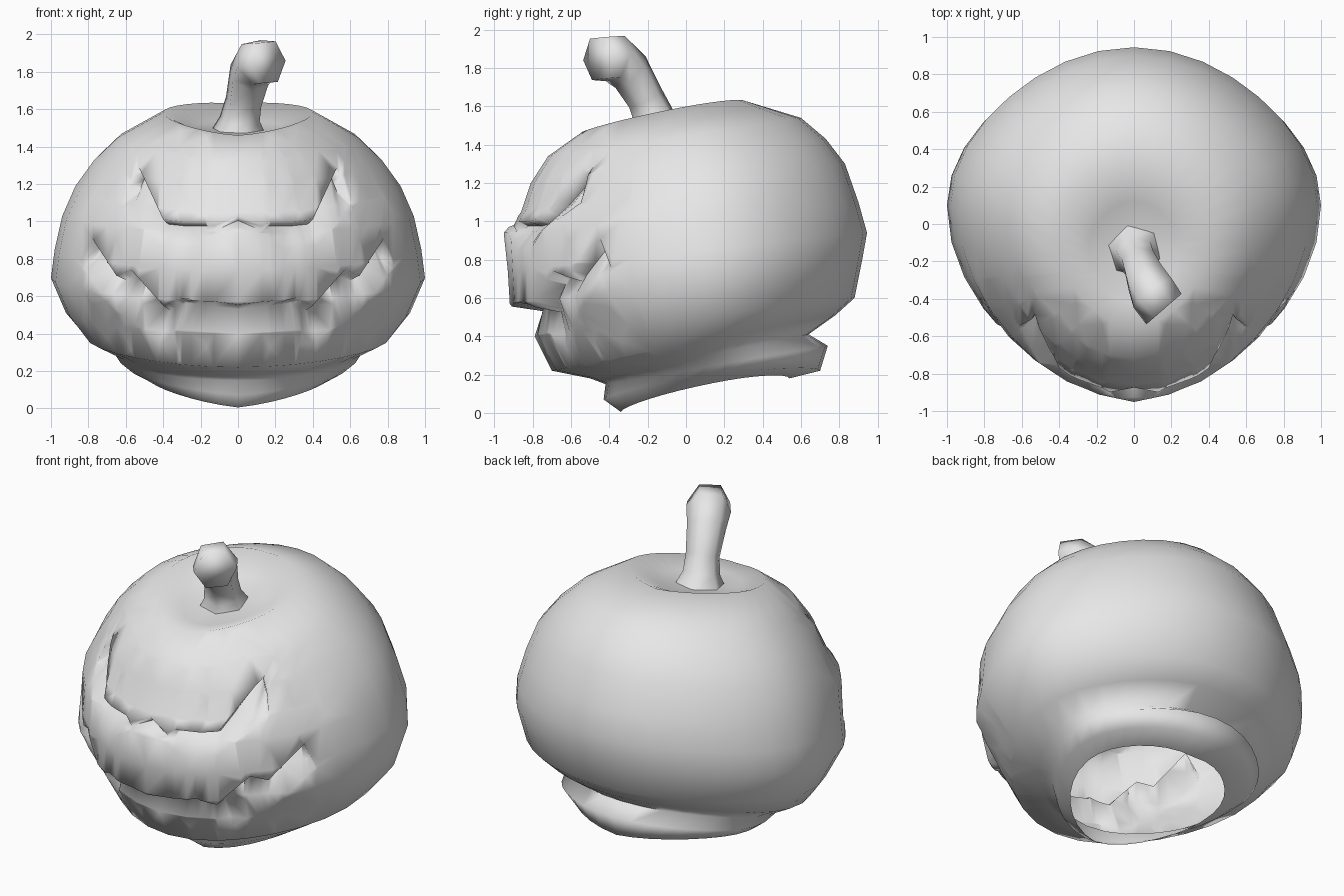
import bpy, bmesh, math
from mathutils import Vector

if "Cube" in bpy.data.objects:
    bpy.data.objects.remove(bpy.data.objects["Cube"])

skin = bpy.data.materials.new("plain_grey")
skin.diffuse_color = (0.8, 0.8, 0.8, 1)
skin.use_nodes = True
skin.node_tree.nodes["Principled BSDF"].inputs["Base Color"].default_value = skin.diffuse_color


def finish(bm, name, angle):
    bmesh.ops.recalc_face_normals(bm, faces=bm.faces)
    me = bpy.data.meshes.new(name)
    bm.to_mesh(me)
    bm.free()
    ob = bpy.data.objects.new(name, me)
    bpy.context.collection.objects.link(ob)
    me.materials.append(skin)
    bpy.ops.object.select_all(action='DESELECT')
    ob.select_set(True)
    bpy.context.view_layer.objects.active = ob
    bpy.ops.object.shade_smooth_by_angle(angle=math.radians(angle))
    return ob


def bridge(bm, rings):
    n = len(rings[0])
    for a, b in zip(rings, rings[1:]):
        for i in range(n):
            j = (i + 1) % n
            bm.faces.new((a[i], a[j], b[j], b[i]))


def height(line, x):
    """Height of a polyline at x, or None outside it."""
    for (x0, z0), (x1, z1) in zip(line, line[1:]):
        if x0 <= x <= x1:
            return z0 + (z1 - z0) * (x - x0) / (x1 - x0)


# Forward-tilted rings: front y, front z, back y, back z, half width, side lift
RINGS = [
    (-0.34, 0.005, 0.54, 0.18, 0.47, 0.055), (-0.43, 0.07, 0.70, 0.22, 0.57, 0.05),
    (-0.42, 0.15, 0.74, 0.35, 0.64, 0.0), (-0.50, 0.18, 0.64, 0.41, 0.67, 0.0),
    (-0.70, 0.22, 0.78, 0.51, 0.81, 0.0), (-0.79, 0.40, 0.88, 0.60, 0.92, 0.0),
    (-0.92, 0.57, 0.92, 0.80, 1.00, 0.0), (-0.93, 0.74, 0.945, 0.94, 0.98, 0.0),
    (-0.94, 0.94, 0.90, 1.10, 0.94, 0.0), (-0.86, 1.05, 0.83, 1.30, 0.87, 0.0),
    (-0.81, 1.20, 0.73, 1.43, 0.77, 0.0), (-0.72, 1.34, 0.60, 1.54, 0.64, 0.0),
    (-0.55, 1.46, 0.30, 1.63, 0.40, 0.03), (-0.42, 1.455, 0.12, 1.54, 0.24, 0.0),
]
# Face openings on the right half: upper edge, lower edge, depth
EYE = ([(0, 1.03), (0.13, 0.975), (0.17, 1.0), (0.3, 1.0), (0.4, 1.01),
        (0.53, 1.29), (0.61, 1.1)],
       [(0, 0.97), (0.13, 0.93), (0.25, 0.85), (0.42, 0.87), (0.53, 0.99),
        (0.61, 1.1)], 0.12)
MOUTH = ([(0, 0.555), (0.31, 0.59), (0.4, 0.55), (0.57, 0.74), (0.65, 0.71),
          (0.78, 0.91), (0.83, 0.76)],
         [(0, 0.40), (0.33, 0.42), (0.4, 0.35), (0.55, 0.45), (0.7, 0.57),
          (0.83, 0.76)], 0.15)
STEP = 0.025

# Hollow pumpkin shell with a collar around the open bottom
bm = bmesh.new()
N = 32
rings = []
for yf, zf, yb, zb, w, lift in RINGS:
    yc = (yf + yb) / 2 + 0.1 * w
    ring = []
    for i in range(N):
        a = 2 * math.pi * i / N
        s = math.sin(a)
        pinch = 1 - 0.035 * math.sin(2 * a) ** 2
        y = yc + (yb - yc if s > 0 else yc - yf) * s * pinch
        z = zf + (zb - zf) * (y - yf) / (yb - yf) + lift * abs(math.cos(a))
        ring.append(bm.verts.new((w * math.cos(a) * pinch, y, z)))
    rings.append(ring)
bridge(bm, rings)
dip = bm.verts.new((0, -0.13, 1.49))
for i in range(N):
    bm.faces.new((rings[-1][i], rings[-1][(i + 1) % N], dip))


def cut(point, normal, x0, x1):
    """Slice only the face area between two x positions."""
    faces = []
    for f in bm.faces:
        c = f.calc_center_median()
        if x0 < c.x < x1 and c.y < -0.3 and 0.25 < c.z < 1.42:
            faces.append(f)
    geom = set(faces)
    for f in faces:
        geom.update(f.edges)
        geom.update(f.verts)
    bmesh.ops.bisect_plane(bm, geom=list(geom), dist=0.0005,
                           plane_co=point, plane_no=normal)


# Cut the eye and mouth outlines into the shell, on both halves
for upper, lower, depth in (EYE, MOUTH):
    inner = [(x, z - STEP) for x, z in upper]
    for side in (1, -1):
        for x in sorted({p[0] for p in upper + lower}):
            cut((side * x, 0, 0), (1, 0, 0), -1.1, 1.1)
        for line in (upper, inner, lower):
            for (xa, za), (xb, zb) in zip(line, line[1:]):
                cut((side * xa, 0, za), (zb - za, 0, -side * (xb - xa)),
                    min(side * xa, side * xb), max(side * xa, side * xb))
bmesh.ops.remove_doubles(bm, verts=bm.verts, dist=0.004)

# Sink the openings under their upper edges and raise the nose
for v in bm.verts:
    x, y, z = abs(v.co.x), v.co.y, v.co.z
    if y > -0.3 or not 0.25 < z < 1.42:
        continue
    inward = Vector((-v.co.x * 0.7, 0.1 - y, 0)).normalized()
    for upper, lower, depth in (EYE, MOUTH):
        u, l = height(upper, x), height(lower, x)
        if u is None or l is None or u - l < 0.03:
            continue
        if l < z < u - 0.01:
            f = min(1, (z - l) / max(u - STEP - l, 0.02))
            v.co += inward * depth * (1 - 0.5 * x) * f * min(1, (u - l) / 0.15)
    if x < 0.16 and 0.74 < z < 0.98:
        v.co.y -= 0.02 * (1 - x / 0.16) * (1 - abs(z - 0.88) / 0.14)
bmesh.ops.triangulate(bm, faces=[f for f in bm.faces if len(f.verts) > 4])
finish(bm, "pumpkin_shell", 110)

# Bent six-sided stem: centre, direction, radius
STEM = [
    ((0, -0.14, 1.46), (0, -0.2, 1), 0.16),
    ((0.01, -0.17, 1.55), (0.05, -0.35, 1), 0.11),
    ((0.03, -0.21, 1.64), (0.2, -0.5, 1), 0.10),
    ((0.06, -0.29, 1.78), (0.3, -0.6, 0.6), 0.115),
    ((0.10, -0.37, 1.85), (0.5, -0.7, 0.2), 0.13),
    ((0.16, -0.455, 1.85), (0.65, -0.75, 0), 0.125),
]
bm = bmesh.new()
rings = []
for centre, direction, r in STEM:
    q = Vector((0, 0, 1)).rotation_difference(Vector(direction))
    ring = []
    for i in range(6):
        a = math.pi * (i / 3 + 0.25)
        p = q @ Vector((r * math.cos(a), r * math.sin(a), 0))
        ring.append(bm.verts.new(Vector(centre) + p))
    rings.append(ring)
bridge(bm, rings)
bm.faces.new(rings[-1])
finish(bm, "stem", 110)
